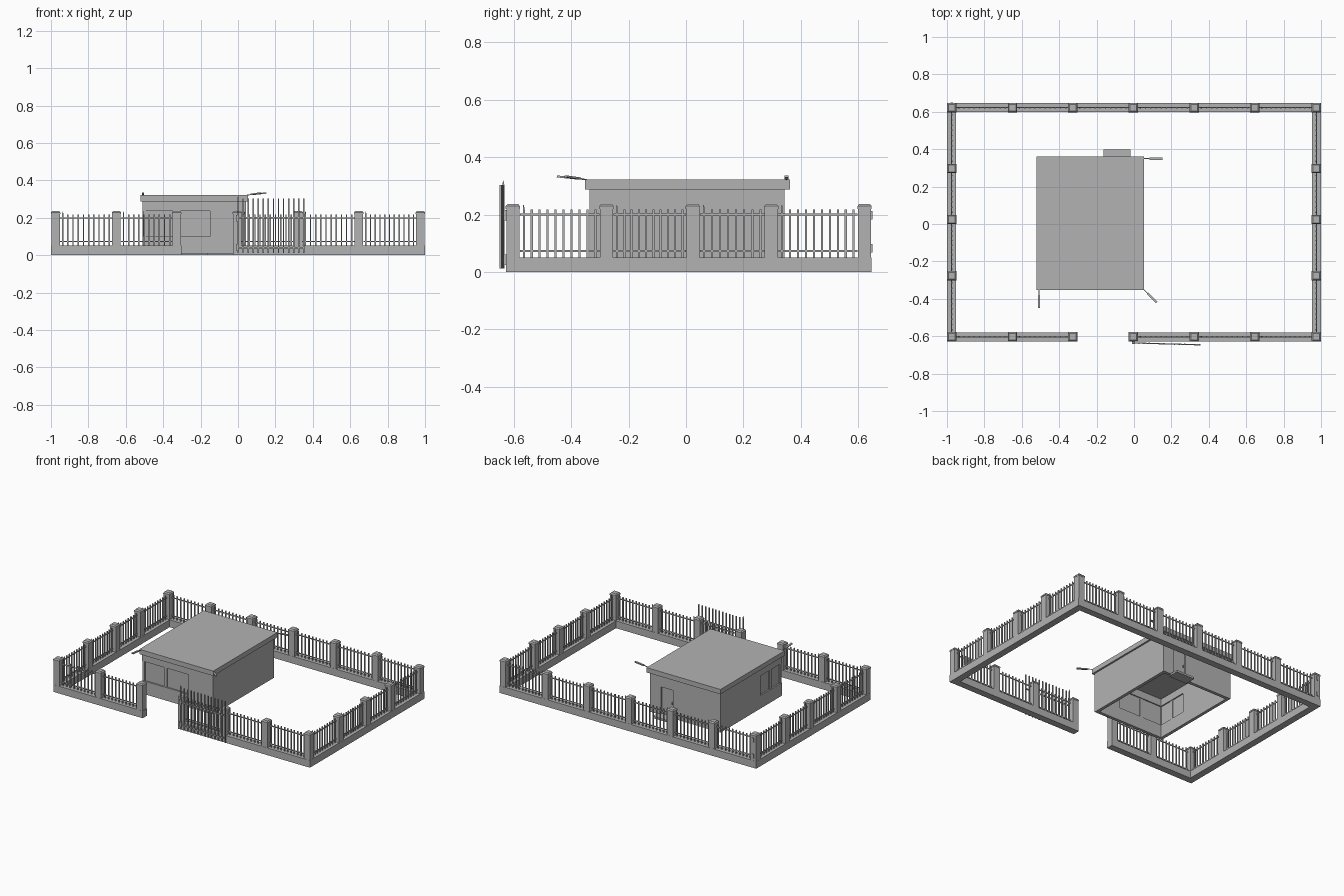
import bpy, bmesh, math
from mathutils import Matrix, Vector

if "Cube" in bpy.data.objects:
    bpy.data.objects.remove(bpy.data.objects["Cube"])


def material(name, v):
    m = bpy.data.materials.new(name)
    m.diffuse_color = (v, v, v, 1)
    m.use_nodes = True
    m.node_tree.nodes["Principled BSDF"].inputs["Base Color"].default_value = m.diffuse_color
    return m


GREY = material("plain grey", 0.45)


def box(bm, x0, x1, y0, y1, z0, z1):
    m = Matrix.Translation(((x0 + x1) / 2, (y0 + y1) / 2, (z0 + z1) / 2)) @ \
        Matrix.Diagonal((abs(x1 - x0), abs(y1 - y0), abs(z1 - z0), 1))
    bmesh.ops.create_cube(bm, size=1, matrix=m)


def spike(bm, x, y, z0, z1, w, tip=0.016):
    # square bar with a pointed top
    box(bm, x - w / 2, x + w / 2, y - w / 2, y + w / 2, z0, z1 - tip)
    top = sorted(bm.faces[-6:], key=lambda f: f.calc_center_median().z)[-1]
    r = bmesh.ops.poke(bm, faces=[top])
    r["verts"][0].co.z = z1


def beam(bm, a, b, w, h):
    # box running from point a to point b
    a, b = Vector(a), Vector(b)
    d = b - a
    m = Matrix.Translation((a + b) / 2) @ d.to_track_quat('X', 'Z').to_matrix().to_4x4() @ \
        Matrix.Diagonal((d.length, w, h, 1))
    bmesh.ops.create_cube(bm, size=1, matrix=m)


def finish(bm, name):
    me = bpy.data.meshes.new(name)
    bm.normal_update()
    bm.to_mesh(me)
    bm.free()
    me.materials.append(GREY)
    ob = bpy.data.objects.new(name, me)
    bpy.context.collection.objects.link(ob)
    return ob


def part(name, *boxes):
    bm = bmesh.new()
    for b in boxes:
        box(bm, *b)
    return finish(bm, name)


# perimeter layout: pillar centres along each side
YF, YB, XS = -0.603, 0.622, 0.975
T = 0.024
xs = [-XS, -0.65, -0.328, -0.004, 0.322, 0.646, XS]
ys = [YF, -0.277, 0.024, 0.297, YB]

# low base wall, with the entrance gap at the front
BH = 0.051
part("base_wall",
     (-XS - T, -0.303, YF - T, YF + T, 0, BH),
     (-0.028, XS + T, YF - T, YF + T, 0, BH),
     (-XS - T, XS + T, YB - T, YB + T, 0, BH),
     (-XS - T, -XS + T, YF + T, YB - T, 0, BH),
     (XS - T, XS + T, YF + T, YB - T, 0, BH))

# pillars with bevelled caps
spots = [(x, y) for x in xs for y in (YF, YB)] + [(x, y) for x in (-XS, XS) for y in ys[1:-1]]
bm = bmesh.new()
for x, y in spots:
    box(bm, x - T + .001, x + T - .001, y - T + .001, y + T - .001, 0.045, 0.22)
    c = T + 0.001
    box(bm, x - c, x + c, y - c, y + c, 0.22, 0.229)
    bmesh.ops.create_cone(bm, cap_ends=True, segments=4, radius1=c * 1.414, radius2=0.018 * 1.414,
                          depth=0.008, matrix=Matrix.Translation((x, y, 0.233)) @ Matrix.Rotation(math.pi / 4, 4, 'Z'))
finish(bm, "pillars")


# railings between neighbouring pillars
def railing(bm, p, q):
    p, q = Vector(p), Vector(q)
    d = (q - p).normalized()
    a, b = p + d * T, q - d * T
    for z in (0.073, 0.2):
        beam(bm, (a.x, a.y, z), (b.x, b.y, z), 0.006, 0.006)
    n = max(2, round((b - a).length / 0.0265))
    for i in range(n):
        c = a.lerp(b, (i + 0.5) / n)
        spike(bm, c.x, c.y, BH - 0.002, 0.234, 0.007)


bm = bmesh.new()
for i in range(6):
    railing(bm, (xs[i], YB), (xs[i + 1], YB))
    if i != 2:
        railing(bm, (xs[i], YF), (xs[i + 1], YF))
for i in range(4):
    for x in (-XS, XS):
        railing(bm, (x, ys[i]), (x, ys[i + 1]))
finish(bm, "railings")

# open gate leaf, swung out against the front wall
g0, g1 = Vector((0.0, -0.636, 0)), Vector((0.352, -0.646, 0))
bm = bmesh.new()
for i in range(14):
    c = g0.lerp(g1, i / 13)
    spike(bm, c.x, c.y, 0.012, 0.318, 0.007)
for z in (0.04, 0.2):
    beam(bm, (g0.x, g0.y, z), (g1.x, g1.y, z), 0.006, 0.008)
finish(bm, "gate_leaf")
part("gate_hinges", *[(-0.012, 0.002, -0.641, -0.626, z, z + 0.035) for z in (0.025, 0.18)])
part("back_pillar_brackets", *[(-0.982, -0.968, 0.645, 0.65, z, z + 0.03) for z in (0.068, 0.182)])

# house shell: hollow, open below, ribbon window round the front left corner
X0, X1, Y0, Y1 = -0.51, 0.042, -0.337, 0.343
W, B, H = 0.022, 0.008, 0.29
WB, WT = 0.10, 0.237          # window sill and head
WX, WY = -0.15, -0.10         # where the ribbon window ends
DX0, DX1, DT = -0.14, -0.045, 0.205   # back door
part("house_walls",
     (X0, WX, Y0, Y0 + W, B, WB), (X0, WX, Y0, Y0 + W, WT, H),
     (WX, X1, Y0, Y0 + W, B, H),
     (X0, X0 + W, Y0 + W, WY, B, WB), (X0, X0 + W, Y0 + W, WY, WT, H),
     (X0, X0 + W, WY, Y1, B, H),
     (X1 - W, X1, Y0 + W, Y1 - W, B, H),
     (X0 + W, DX0, Y1 - W, Y1, B, H), (DX1, X1, Y1 - W, Y1, B, H),
     (DX0, DX1, Y1 - W, Y1, DT, H))
part("roof_slab", (-0.522, 0.054, -0.352, 0.362, 0.288, 0.322))

# window panes and posts
part("window_panes",
     (X0 + 0.01, WX, Y0 + 0.01, Y0 + 0.014, WB, WT),
     (X0 + 0.01, X0 + 0.014, Y0 + 0.01, WY, WB, WT))
part("window_posts",
     (X0 + 0.002, X0 + 0.018, Y0 + 0.002, Y0 + 0.018, WB, WT),
     (-0.342, -0.318, Y0 + 0.002, Y0 + 0.018, WB, WT),
     (X0 + 0.002, X0 + 0.018, -0.225, -0.205, WB, WT))

# back door and its step
part("back_door", (DX0, DX1, Y1 - 0.018, Y1 - 0.012, B, DT))
part("door_handle", (DX0 + 0.01, DX0 + 0.016, Y1 - 0.012, Y1 - 0.004, 0.1, 0.115))
part("door_step", (-0.163, -0.02, Y1 - W, 0.398, 0, 0.014))

# floodlights on thin arms at three roof corners
lamps = [((-0.508, -0.345), (0, -1)), ((0.048, -0.346), (0.7, -0.7)), ((0.048, 0.35), (1, 0))]
bm = bmesh.new()
for (x, y), (dx, dy) in lamps:
    def at(t):
        return (x + dx * t, y + dy * t, 0.321 + 0.13 * min(t, 0.09))
    beam(bm, at(0), at(0.04), 0.004, 0.004)
    beam(bm, at(0.035), at(0.105), 0.013, 0.007)
finish(bm, "floodlights")
